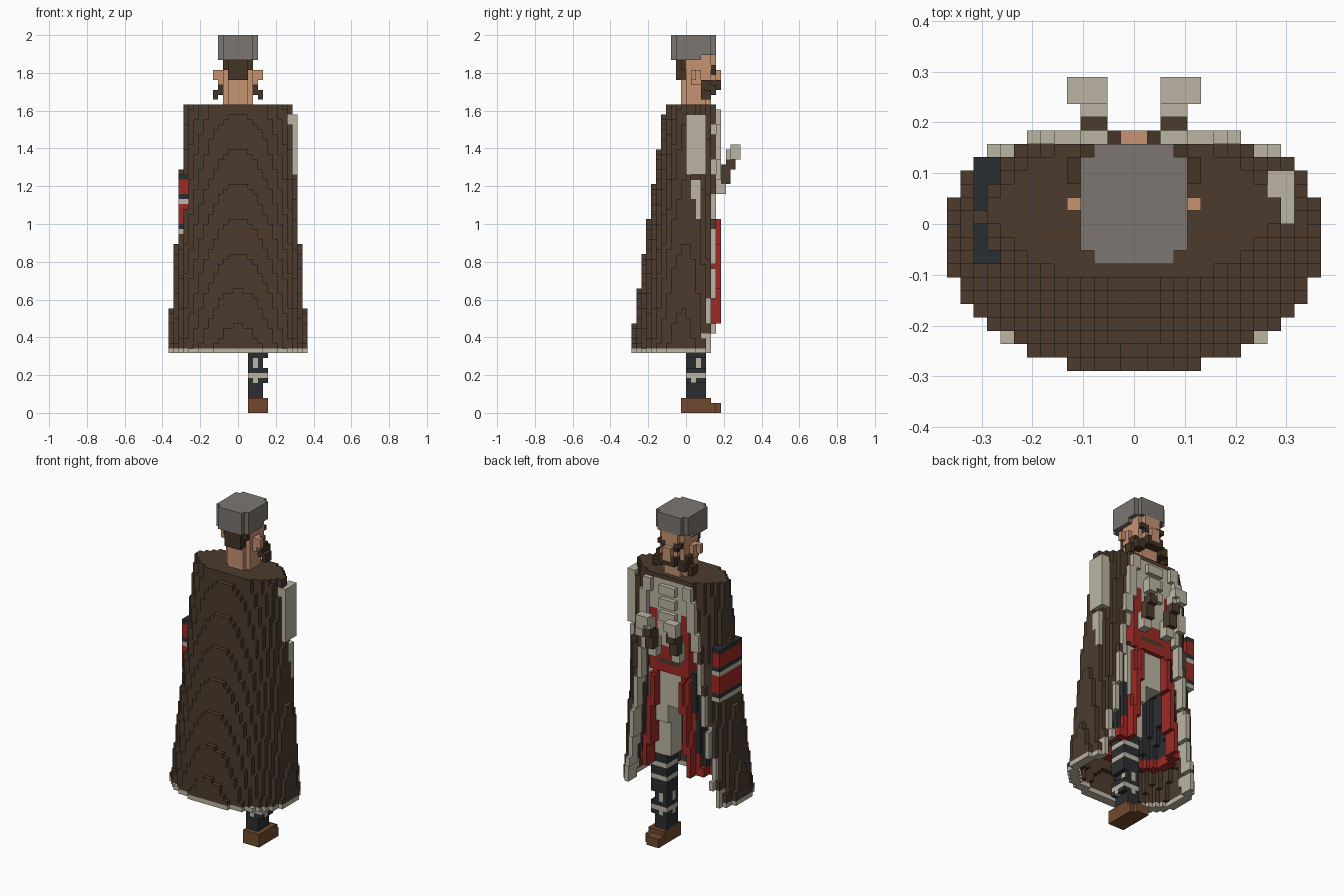
import bpy, bmesh, math

old = bpy.data.objects.get("Cube")
if old:
    bpy.data.objects.remove(old, do_unlink=True)

V = 2 / 76  # size of one block


def linear(c):
    c /= 255
    return c / 12.92 if c <= 0.04045 else ((c + 0.055) / 1.055) ** 2.4


COLOURS = {
    "cloak_brown": (76, 59, 45), "hair_brown": (68, 51, 37), "beige": (187, 181, 163),
    "skin": (199, 147, 114), "hat_grey": (124, 118, 112), "red": (158, 42, 36),
    "black": (43, 46, 49), "boot_brown": (112, 73, 45),
}
MATS = {}
for name, rgb in COLOURS.items():
    m = bpy.data.materials.new(name)
    m.use_nodes = True
    col = tuple(linear(c) for c in rgb) + (1,)
    m.diffuse_color = col
    m.node_tree.nodes["Principled BSDF"].inputs["Base Color"].default_value = col
    MATS[name] = m

cells = {}   # block position -> (part, colour); the first part to claim a block keeps it


def part(name, box, rule):
    """Fill a box of blocks; rule is a colour or a function of the block centre."""
    x0, x1, y0, y1, z0, z1 = box
    for i in range(x0, x1):
        for j in range(y0, y1):
            for k in range(z0, z1):
                c = rule if isinstance(rule, str) else rule(i + .5, j + .5, k + .5)
                if c:
                    cells.setdefault((i, j, k), (name, c))


def pair(name, box, rule):
    """The same part on both sides of x = 0."""
    x0, x1, *rest = box
    part("left_" + name, box, rule)
    part("right_" + name, (-x1, -x0, *rest), rule)


# Hat
def hat(x, y, z):
    if (x / 4.35) ** 2 + ((y - 1.5) / 4.7) ** 2 <= 1.06 and (z > 72 or y < 3):
        return "hat_grey"


part("hat", (-4, 4, -3, 6, 71, 76), hat)

# Hair, eyes, nose and ears
part("back_hair", (-2, 2, -2, 0, 67, 71), "hair_brown")
part("hair_band", (-3, 3, -1, 0, 69, 71), "hair_brown")
pair("eye", (1, 2, 5, 6, 68, 69), "black")
pair("eyebrow", (1, 3, 5, 6, 69, 70), "hair_brown")
part("nose", (-1, 1, 6, 7, 66, 69), "skin")
pair("ear", (3, 4, 1, 3, 66, 69), "skin")
pair("ear_tip", (4, 5, 1, 2, 67, 69), "skin")

# Drooping moustache
part("moustache", (-2, 2, 5, 7, 65, 67), "hair_brown")
pair("moustache_side", (2, 4, 4, 6, 64, 66), "hair_brown")
pair("moustache_tip", (4, 5, 3, 5, 63, 65), "hair_brown")
pair("moustache_curl", (3, 4, 3, 5, 64, 67), "hair_brown")


# Head and neck
def head(x, y, z):
    front = 5.8 if z > 65 else 4.9
    mid = (front - 1) / 2
    if (abs(x) / 3.3) ** 2.6 + (abs(y - mid) / (mid + 1.2)) ** 2.6 <= 1:
        return "skin"


part("head", (-3, 3, -1, 6, 61, 72), head)

# Gloved fists, cuffs and forearms
pair("fist", (2, 5, 9, 11, 52, 54), "beige")
pair("fist_heel", (2, 4, 8, 10, 51, 53), "beige")
pair("fist_base", (3, 5, 9, 11, 51, 52), "beige")
pair("cuff", (2, 4, 8, 10, 49, 51), "cloak_brown")
pair("cuff_base", (2, 4, 7, 9, 46, 50), "cloak_brown")
pair("forearm", (2, 4, 5, 8, 44, 48), "beige")


# Striped arm band on one side, white sleeve on the other
def arm_band(x, y, z):
    if z > 47 or 43 < z < 44 or 37 < z < 38:
        return "black"
    return "beige" if 42 < z < 43 or z < 37 else "red"


part("striped_sleeve", (-12, -10, -3, 5, 36, 48), arm_band)
part("white_sleeve", (10, 12, 0, 4, 48, 60), "beige")
part("white_sleeve_middle", (11, 12, 1, 3, 43, 47), "beige")
part("white_sleeve_tip", (11, 12, 2, 3, 39, 43), "beige")


# Shirt, red facings and sash
def torso(x, y, z):
    if abs(x) > 4.5 and y > 5:
        return None
    if z < 46:
        return "cloak_brown" if 42 < z < 43 and abs(x) < 3 else "red"
    if y > 5 and 3 < abs(x) and z < 54:
        return "red"
    return "beige"


part("torso", (-5, 5, -1, 6, 40, 61), torso)
part("shirt_frill", (-2, 2, 6, 7, 52, 60), lambda x, y, z: "beige" if int(z) % 3 else None)


# Boot, strapped legging and breeches of the standing leg
part("boot", (2, 6, -1, 7, 0, 3),
     lambda x, y, z: "boot_brown" if (z < 2 or y < 5) and (y < 6 or 2 < x < 5) else None)


def legging(x, y, z):
    if x > 5 and not (6 < z < 9 or z > 11):
        return None
    k, n = int(z), int(x) + int(y)
    if k in (7, 14, 17) or (k in (6, 9, 10) and n % 3 == 0):
        return "beige"
    return "black"


part("legging", (2, 6, 0, 4, 3, 20), legging)
part("breeches", (1, 6, 0, 5, 20, 40), lambda x, y, z: "beige" if z > 28 or y < 4 else None)
part("breeches_top", (-3, 1, 0, 5, 32, 40), "beige")


# Dark coat skirt with red edges, open in front
def coat(x, y, z):
    a = 7 + (41 - z) * .09
    b = 5.6 + (41 - z) * .03
    if (x / a) ** 2 + ((y - 1) / b) ** 2 > 1.02:
        return None
    if z < 39 and (x / (a - 1.7)) ** 2 + ((y - 1) / (b - 1.7)) ** 2 < 1:
        return None
    gap = 2.5 + (41 - z) * .11
    if y > 2 and abs(x) < gap:
        return None
    if z < 20 or (y > 2 and abs(x) < gap + 2):
        return "red"
    return "black"


part("coat_skirt", (-10, 10, -6, 7, 18, 41), coat)
pair("coat_edge", (3, 7, 6, 7, 18, 39),
     lambda x, y, z: "red" if 0 <= abs(x) - 2.5 - (41 - z) * .11 < 1.2 else None)


# Long cloak: a flaring elliptical shell, open in front, with pale hem and edges
def gap_at(z):
    return 4 + (62 - z) * .14


def cloak(x, y, z):
    a = 10.57 + (61 - z) / 14
    centre = 1 - (62 - z) / 25
    b = 10.57 - (z - 17) / 7.1 + centre
    r = math.hypot(x / a, (y - centre) / b)
    if r > 1.004:
        return None
    if z < 60 and math.hypot(x / (a - 1.9), (y - centre) / (b - 1.9)) < 1:
        return None
    gap = gap_at(z)
    in_front = y > centre + 1
    if z < 60 and in_front and abs(x) < gap:
        return None
    if z < 13 or (z < 60 and in_front and abs(x) < gap + 1):
        return "beige"
    return "cloak_brown"


part("cloak", (-15, 15, -12, 7, 12, 62), cloak)
pair("lapel", (4, 9, 6, 7, 47, 61),
     lambda x, y, z: "beige" if 0 <= abs(x) - gap_at(z) < 2 else None)

# Turn the blocks of every part into one mesh of outward faces
SIDES = {
    (1, 0, 0): ((1, 0, 0), (1, 1, 0), (1, 1, 1), (1, 0, 1)),
    (-1, 0, 0): ((0, 0, 0), (0, 0, 1), (0, 1, 1), (0, 1, 0)),
    (0, 1, 0): ((0, 1, 0), (0, 1, 1), (1, 1, 1), (1, 1, 0)),
    (0, -1, 0): ((0, 0, 0), (1, 0, 0), (1, 0, 1), (0, 0, 1)),
    (0, 0, 1): ((0, 0, 1), (1, 0, 1), (1, 1, 1), (0, 1, 1)),
    (0, 0, -1): ((0, 0, 0), (0, 1, 0), (1, 1, 0), (1, 0, 0)),
}
groups = {}
for pos, (name, colour) in cells.items():
    groups.setdefault(name, []).append((pos, colour))

for name, blocks in groups.items():
    bm = bmesh.new()
    verts, slots = {}, []
    for (i, j, k), colour in blocks:
        if colour not in slots:
            slots.append(colour)
        for (dx, dy, dz), corners in SIDES.items():
            if (i + dx, j + dy, k + dz) in cells:
                continue
            quad = []
            for cx, cy, cz in corners:
                p = (i + cx, j + cy, k + cz)
                if p not in verts:
                    verts[p] = bm.verts.new([c * V for c in p])
                quad.append(verts[p])
            bm.faces.new(quad).material_index = slots.index(colour)
    if bm.faces:
        mesh = bpy.data.meshes.new(name)
        bm.to_mesh(mesh)
        for s in slots:
            mesh.materials.append(MATS[s])
        bpy.context.collection.objects.link(bpy.data.objects.new(name, mesh))
    bm.free()
